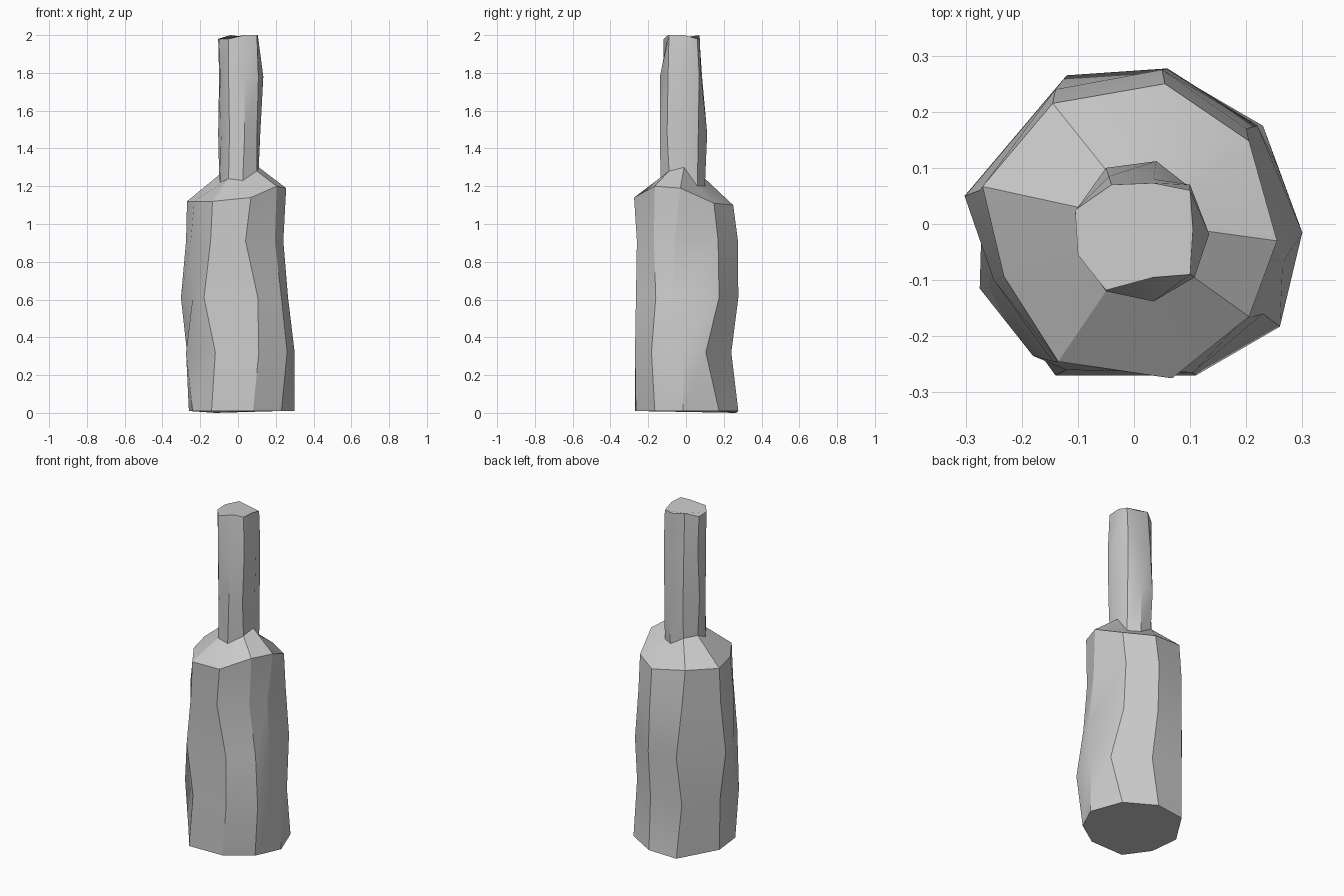
import bpy, bmesh

# Nine-sided hand-hewn bottle: cross-section outlines (x, y), counter-clockwise from +x
BODY = [
    [(.30, -.015), (.23, .175), (.055, .277), (-.12, .265), (-.26, .05), (-.24, -.13), (-.14, -.27), (.08, -.265), (.23, -.165)],
    [(.30, -.015), (.255, .105), (.07, .24), (-.14, .24), (-.27, .06), (-.275, -.115), (-.12, -.26), (.11, -.27), (.26, -.183)],
    [(.265, -.07), (.22, .175), (.06, .277), (-.12, .265), (-.302, .05), (-.24, -.11), (-.18, -.235), (.105, -.265), (.23, -.16)],
    [(.24, -.06), (.20, .17), (.05, .275), (-.14, .24), (-.275, .06), (-.25, -.10), (-.145, -.245), (.04, -.26), (.195, -.17)],
    [(.255, -.03), (.205, .148), (.055, .25), (-.145, .215), (-.27, .067), (-.232, -.093), (-.135, -.245), (.068, -.275), (.205, -.165)],
]
NECK = [
    [(.11, -.01), (.10, .06), (.035, .10), (-.045, .09), (-.10, .03), (-.095, -.05), (-.05, -.12), (.025, -.135), (.10, -.09)],
    [(.118, -.01), (.10, .065), (.04, .112), (-.05, .10), (-.105, .02), (-.09, -.06), (-.045, -.12), (.035, -.138), (.10, -.10)],
    [(.134, -.018), (.10, .07), (.035, .08), (-.045, .085), (-.10, .03), (-.095, -.055), (-.05, -.12), (.035, -.138), (.108, -.095)],
    [(.105, -.01), (.10, .06), (.035, .073), (-.04, .07), (-.105, .025), (-.10, -.055), (-.05, -.118), (.035, -.095), (.10, -.09)],
]
# Uneven shoulder, neck-root and lip heights
SHOULDER_Z = [1.19, 1.11, 1.10, 1.13, 1.12, 1.12, 1.12, 1.14, 1.20]
ROOT_Z = [1.30, 1.20, 1.20, 1.25, 1.26, 1.22, 1.24, 1.23, 1.28]
LIP_Z = [2.0, 1.98, 1.98, 2.0, 1.98, 1.98, 1.98, 2.0, 2.0]
BASE_Z = [.01, .01, .01, 0, .01, .01, .01, .01, .01]
heights = [BASE_Z, [.32] * 9, [.61] * 9, [.91] * 9, SHOULDER_Z,
           ROOT_Z, [1.48] * 9, [1.78] * 9, LIP_Z]


def loft(name, outlines, heights):
    bm = bmesh.new()
    rings = [[bm.verts.new((x, y, z)) for (x, y), z in zip(o, h)]
             for o, h in zip(outlines, heights)]
    for lo, hi in zip(rings, rings[1:]):
        for i in range(len(lo)):
            j = (i + 1) % len(lo)
            bm.faces.new((lo[i], lo[j], hi[j], hi[i]))
    bm.faces.new(rings[0][::-1])
    bm.faces.new(rings[-1])
    mesh = bpy.data.meshes.new(name)
    bm.to_mesh(mesh)
    bm.free()
    obj = bpy.data.objects.new(name, mesh)
    bpy.context.collection.objects.link(obj)
    return obj


# Bottle: body, sloping shoulder and neck in one skin
bottle = loft("bottle", BODY + NECK, heights)
bpy.context.view_layer.objects.active = bottle
bottle.select_set(True)
bpy.ops.object.shade_smooth_by_angle(angle=0.5236)
